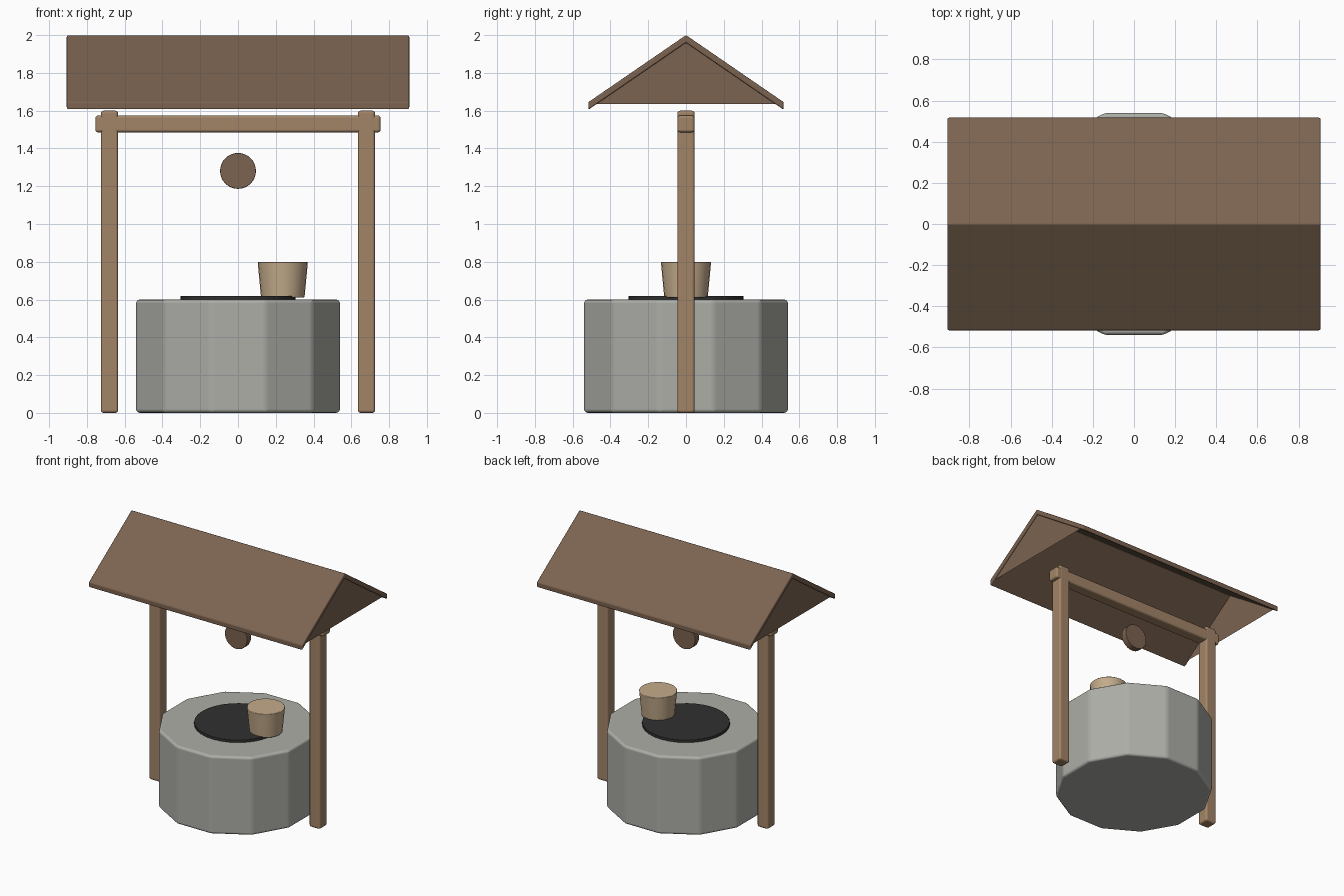
import bpy
import bmesh
import math
from mathutils import Matrix

cube = bpy.data.objects.get("Cube")
if cube:
    bpy.data.objects.remove(cube, do_unlink=True)


def material(name, rgb):
    mat = bpy.data.materials.new(name)
    mat.use_nodes = True
    color = (*rgb, 1)
    mat.diffuse_color = color
    bsdf = mat.node_tree.nodes["Principled BSDF"]
    bsdf.inputs["Base Color"].default_value = color
    bsdf.inputs["Roughness"].default_value = 0.8
    return mat


stone = material("grey stone", (0.42, 0.42, 0.39))
timber = material("post timber", (0.36, 0.23, 0.135))
dark_wood = material("roof wood", (0.20, 0.125, 0.08))
pale_wood = material("bucket wood", (0.55, 0.41, 0.26))
water_dark = material("dark water", (0.03, 0.03, 0.03))


def finish(name, bm, mat, bevel=0.0, angle=25):
    """Turn a bmesh into a smooth object with softened edges."""
    mesh = bpy.data.meshes.new(name)
    bm.to_mesh(mesh)
    bm.free()
    mesh.materials.append(mat)
    obj = bpy.data.objects.new(name, mesh)
    bpy.context.collection.objects.link(obj)
    if bevel:
        mesh.shade_smooth()
        mod = obj.modifiers.new("Soft edges", "BEVEL")
        mod.width = bevel
        mod.segments = 3
        mod.limit_method = "ANGLE"
        mod.angle_limit = math.radians(angle)
        mod.harden_normals = True
    return obj


def box(name, center, size, mat, bevel):
    bm = bmesh.new()
    bmesh.ops.create_cube(bm, size=1)
    bmesh.ops.scale(bm, vec=size, verts=bm.verts)
    bmesh.ops.translate(bm, vec=center, verts=bm.verts)
    return finish(name, bm, mat, bevel)


def drum(name, center, r_low, r_top, height, sides, mat, bevel, turn=0, tilt=0, angle=50):
    bm = bmesh.new()
    bmesh.ops.create_cone(bm, cap_ends=True, segments=sides,
                          radius1=r_low, radius2=r_top, depth=height)
    bm.transform(Matrix.Translation(center)
                 @ Matrix.Rotation(math.radians(tilt), 4, "X")
                 @ Matrix.Rotation(math.radians(turn), 4, "Z"))
    return finish(name, bm, mat, bevel, angle)


def extrude_profile(name, points, half_length, mat, bevel):
    """Extrude a (y, z) outline along x."""
    bm = bmesh.new()
    face = bm.faces.new([bm.verts.new((-half_length, y, z)) for y, z in points])
    result = bmesh.ops.extrude_face_region(bm, geom=[face])
    moved = [v for v in result["geom"] if isinstance(v, bmesh.types.BMVert)]
    bmesh.ops.translate(bm, vec=(2 * half_length, 0, 0), verts=moved)
    bmesh.ops.recalc_face_normals(bm, faces=bm.faces)
    return finish(name, bm, mat, bevel, 45)


# Twelve-sided stone wall with the water surface on top
drum("stone_wall", (0, 0, 0.3), 0.559, 0.559, 0.6, 12, stone, 0.02, turn=15, angle=20)
drum("water_surface", (0, 0, 0.605), 0.305, 0.305, 0.03, 32, water_dark, 0.004)

# Posts and cross beam
for side, x in (("right", -0.68), ("left", 0.68)):
    box(side + "_post", (x, 0, 0.8), (0.092, 0.092, 1.6), timber, 0.015)
box("cross_beam", (0, 0, 1.53), (1.51, 0.09, 0.09), timber, 0.015)

# Pulley wheel and bucket
drum("pulley_wheel", (0, 0, 1.281), 0.095, 0.095, 0.05, 32, dark_wood, 0.004, tilt=90)
drum("bucket", (0.237, 0, 0.705), 0.115, 0.133, 0.19, 24, pale_wood, 0.006)

# Roof boards meeting at the ridge, with vertically cut eaves
eave, ridge, lip, drop = 0.517, 2.0, 1.645, 0.04
extrude_profile("roof_boards",
                [(-eave, lip), (0, ridge), (eave, lip),
                 (eave, lip - drop), (0, ridge - drop), (-eave, lip - drop)],
                0.907, dark_wood, 0.008)

# Gable panels closing the roof ends, facing the hollow inside
for side, sign in (("right", -1), ("left", 1)):
    bm = bmesh.new()
    corners = [(-sign * 0.478, 1.635), (sign * 0.478, 1.635), (0, ridge - drop * 0.8)]
    gable = bm.faces.new([bm.verts.new((sign * 0.895, y, z)) for y, z in corners])
    gable.normal_update()
    gable.normal_flip()
    finish(side + "_gable", bm, dark_wood)
